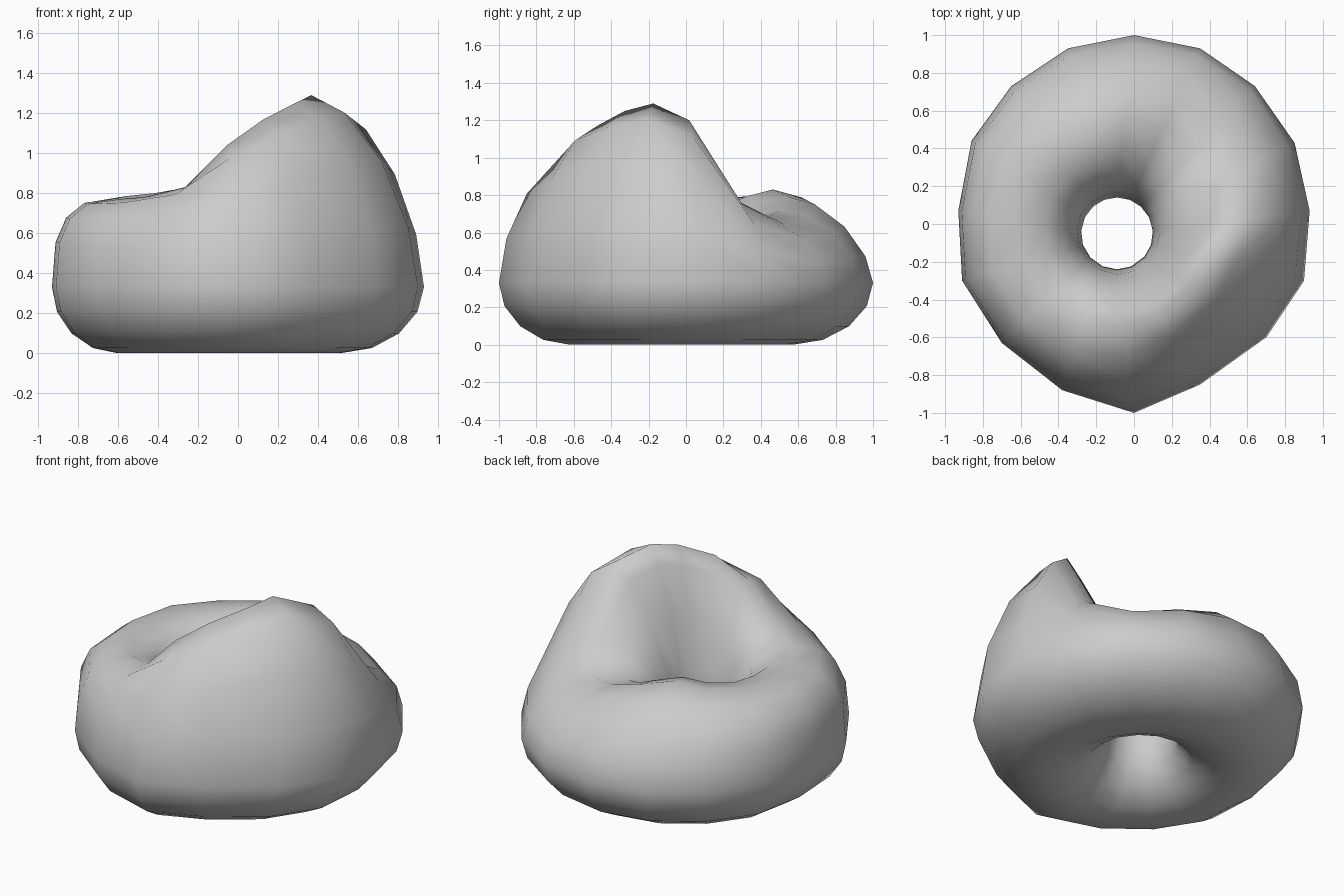
import bpy, bmesh, math

if "Cube" in bpy.data.objects:
    bpy.data.objects.remove(bpy.data.objects["Cube"])

# Outer rim (x, y), crest height, crest position between hole (0) and rim (1), outer fullness
STATIONS = [
    (0.00, 1.00, 0.79, .48, 1.65), (0.35, 0.93, 0.72, .48, 1.8), (0.64, 0.73, 0.67, .50, 1.9),
    (0.85, 0.43, 0.79, .50, 1.8), (0.93, 0.07, 1.20, .50, 1.6), (0.90, -0.30, 1.29, .34, 1.65),
    (0.70, -0.60, 1.25, .36, 1.65), (0.35, -0.85, 1.17, .40, 1.65), (0.00, -1.00, 1.04, .40, 1.75),
    (-0.38, -0.88, 0.83, .46, 2.1), (-0.70, -0.63, 0.78, .50, 2.5), (-0.91, -0.30, 0.77, .50, 2.8),
    (-0.93, 0.07, 0.775, .50, 2.8), (-0.86, 0.44, 0.785, .50, 2.4), (-0.65, 0.73, 0.80, .46, 2.0),
    (-0.35, 0.93, 0.83, .42, 1.75),
]
HOLE = (-0.09, -0.05, 0.19)
SEGMENTS = 16
MID_Z = 0.33


def power(v, n):
    return math.copysign(abs(v) ** (2 / n), v) if abs(v) > 1e-6 else 0.0


def section(x, y, height, crest, fullness):
    """One tube cross-section, leaning and stretched where the bump is."""
    a = math.atan2(y, x)
    ix = HOLE[0] + HOLE[2] * math.cos(a)
    iy = HOLE[1] + HOLE[2] * math.sin(a)
    bump = min(1, max(0, (height - 0.8) / 0.45))
    pts = []
    for j in range(SEGMENTS):
        p = 2 * math.pi * j / SEGMENTS
        c, s = math.cos(p), math.sin(p)
        if s >= -1e-6:
            n = fullness if c > 0 else 2.2 - 0.8 * bump
            mid, rise = crest, height - MID_Z
        else:
            n, mid, rise = 1.95, 0.5, MID_Z
        u = power(c, n)
        t = mid + u * ((1 - mid) if u > 0 else mid)
        pts.append((ix + (x - ix) * t, iy + (y - iy) * t, MID_Z + rise * power(s, n)))
    return pts


# Lumpy ring with a pulled-up bump
bm = bmesh.new()
rings = [[bm.verts.new(p) for p in section(*s)] for s in STATIONS]
for i, ring in enumerate(rings):
    nxt = rings[(i + 1) % len(rings)]
    for j in range(SEGMENTS):
        k = (j + 1) % SEGMENTS
        bm.faces.new((ring[j], ring[k], nxt[k], nxt[j])).smooth = True
bmesh.ops.recalc_face_normals(bm, faces=bm.faces)
mesh = bpy.data.meshes.new("lumpy_ring")
bm.to_mesh(mesh)
bm.free()
bpy.context.collection.objects.link(bpy.data.objects.new("lumpy_ring", mesh))
